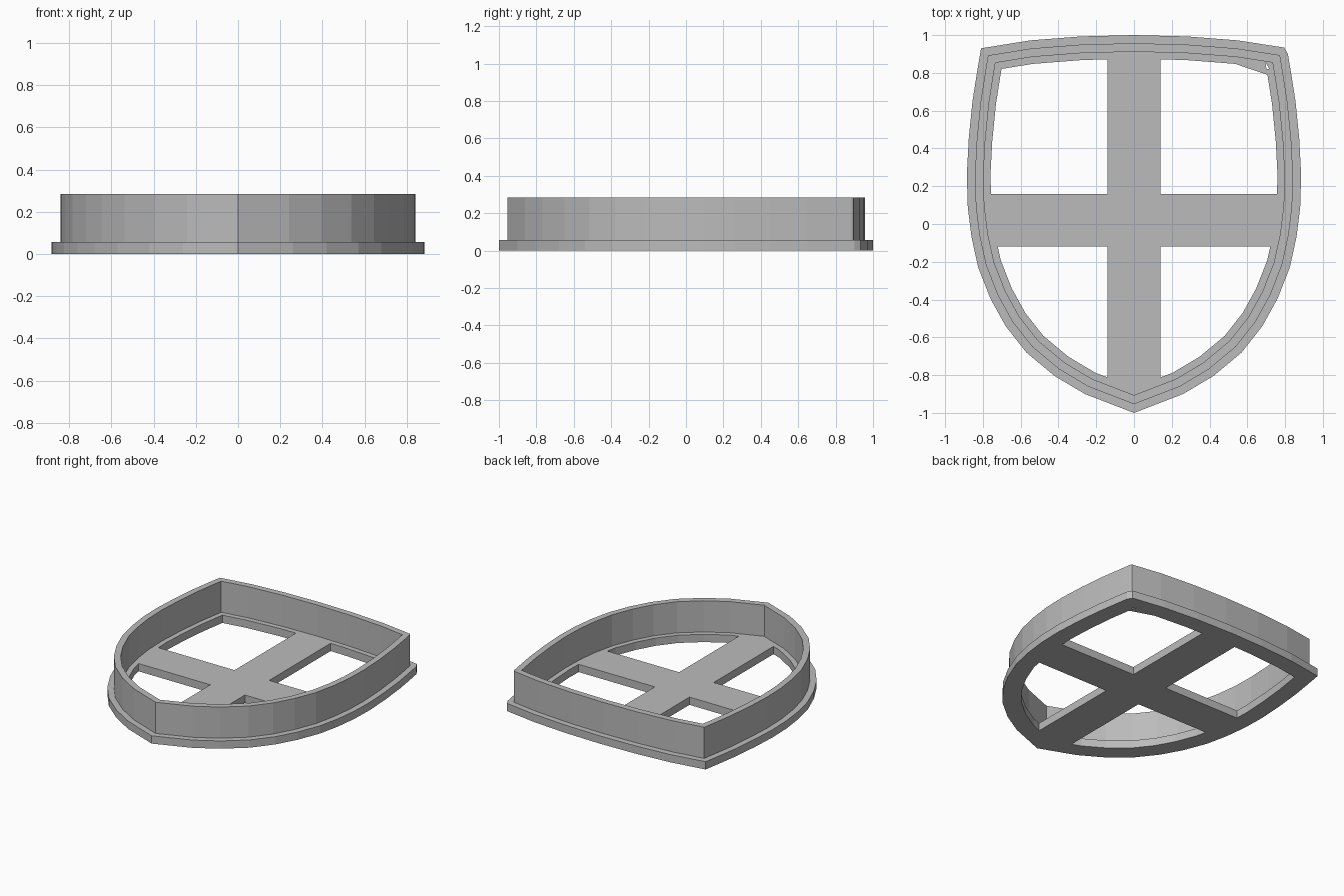
import bpy
import bmesh
from mathutils import Vector

cube = bpy.data.objects.get("Cube")
if cube:
    bpy.data.objects.remove(cube, do_unlink=True)

grey = bpy.data.materials.new("plain grey")
grey.use_nodes = True
grey.diffuse_color = (0.5, 0.5, 0.5, 1)
grey.node_tree.nodes["Principled BSDF"].inputs["Base Color"].default_value = (0.5, 0.5, 0.5, 1)

BASE_TOP, WALL_TOP = 0.057, 0.285

# Shield outline: the right half from the tip up to the top middle
half = [(0.26, -0.9), (0.42, -0.805), (0.57, -0.68), (0.68, -0.54),
        (0.76, -0.395), (0.825, -0.23), (0.86, -0.07), (0.88, 0.09), (0.885, 0.26),
        (0.875, 0.45), (0.855, 0.65), (0.83, 0.81), (0.81, 0.93),
        (0.55, 0.972), (0.28, 0.993)]
outline = [(0, -1)] + half + [(0, 1)] + [(-x, y) for x, y in reversed(half)]
outline = [Vector(p) for p in outline]

# The right shoulder is slightly blunted
i = outline.index(Vector((0.81, 0.93)))
outline[i:i + 1] = [Vector((0.815, 0.9)), Vector((0.795, 0.934))]


def inset(points, d):
    """Move every side of a counter-clockwise polygon inwards by d."""
    result = []
    for k, p in enumerate(points):
        a = (p - points[k - 1]).normalized()
        b = (points[(k + 1) % len(points)] - p).normalized()
        na, nb = Vector((-a.y, a.x)), Vector((-b.y, b.x))
        result.append(p + (na + nb) * d / (1 + na.dot(nb)))
    return result


def clip(points, axis, limit, sign):
    """Keep the part of a polygon beyond limit along one axis."""
    result = []
    for k, p in enumerate(points):
        q = points[k - 1]
        dp, dq = sign * (p[axis] - limit), sign * (q[axis] - limit)
        if dp * dq < 0:
            result.append(q.lerp(p, dq / (dq - dp)))
        if dp >= 0:
            result.append(p)
    return result


def plate(name, loops, bottom, top):
    """Extrude an outer loop with holes into a solid mesh."""
    curve = bpy.data.curves.new(name, "CURVE")
    curve.dimensions = "2D"
    curve.fill_mode = "BOTH"
    curve.extrude = (top - bottom) / 2
    for loop in loops:
        spline = curve.splines.new("POLY")
        spline.points.add(len(loop) - 1)
        for point, p in zip(spline.points, loop):
            point.co = (p.x, p.y, 0, 1)
        spline.use_cyclic_u = True
    obj = bpy.data.objects.new(name, curve)
    bpy.context.collection.objects.link(obj)
    bpy.ops.object.select_all(action="DESELECT")
    obj.select_set(True)
    bpy.context.view_layer.objects.active = obj
    bpy.ops.object.convert(target="MESH")
    obj = bpy.context.view_layer.objects.active
    # Weld the caps to the sides
    bm = bmesh.new()
    bm.from_mesh(obj.data)
    bmesh.ops.translate(bm, verts=bm.verts, vec=(0, 0, (top + bottom) / 2))
    bmesh.ops.remove_doubles(bm, verts=bm.verts, dist=0.0005)
    bmesh.ops.recalc_face_normals(bm, faces=bm.faces)
    for face in bm.faces:
        face.smooth = False
    bm.to_mesh(obj.data)
    bm.free()
    obj.data.materials.clear()
    obj.data.materials.append(grey)
    return obj


# Base flange with four windows that leave a cross
opening = inset(outline, 0.125)
windows = [clip(clip(opening, 0, 0.14 * sx, sx), 1, y, sy)
           for sx in (-1, 1) for y, sy in ((-0.12, -1), (0.16, 1))]
plate("base_with_cross", [outline] + windows, 0, BASE_TOP)

# Upright wall
plate("cutter_wall", [inset(outline, 0.043), inset(outline, 0.088)], BASE_TOP, WALL_TOP)
